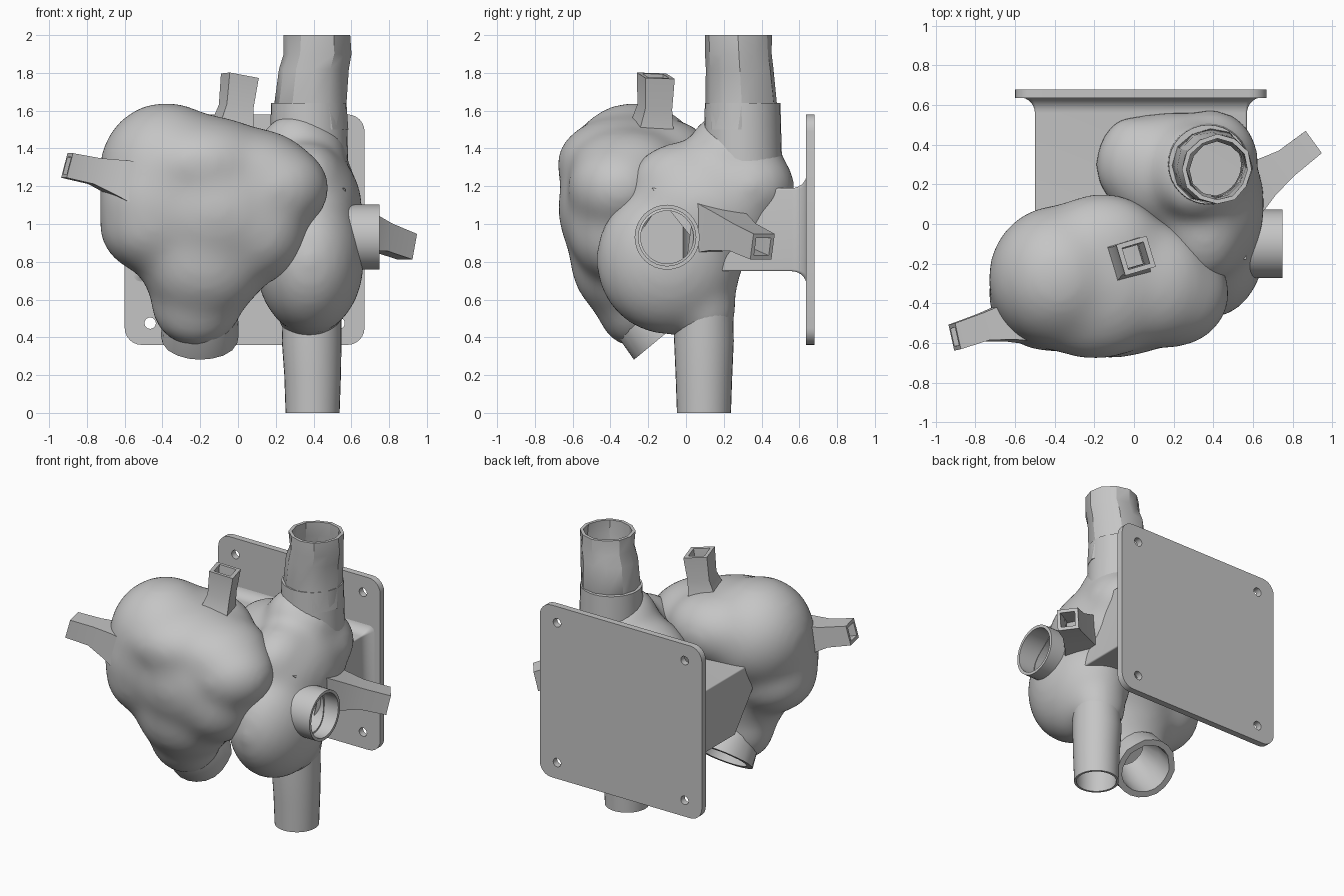
import bpy, bmesh, math, random
from mathutils import Vector, Matrix

random.seed(4)
if "Cube" in bpy.data.objects:
    bpy.data.objects.remove(bpy.data.objects["Cube"])

grey = bpy.data.materials.new("plain_grey")
grey.use_nodes = True
grey.diffuse_color = (0.56, 0.56, 0.56, 1)
grey.node_tree.nodes["Principled BSDF"].inputs["Base Color"].default_value = (0.56, 0.56, 0.56, 1)


def add_object(name, bm, angle=40):
    bmesh.ops.recalc_face_normals(bm, faces=bm.faces)
    mesh = bpy.data.meshes.new(name)
    bm.to_mesh(mesh)
    bm.free()
    mesh.materials.append(grey)
    ob = bpy.data.objects.new(name, mesh)
    bpy.context.collection.objects.link(ob)
    smooth(ob, angle)
    return ob


def smooth(ob, angle):
    bpy.ops.object.select_all(action="DESELECT")
    ob.select_set(True)
    bpy.context.view_layer.objects.active = ob
    bpy.ops.object.shade_smooth_by_angle(angle=math.radians(angle))


def bake(ob):
    """Apply all modifiers of an object."""
    deps = bpy.context.evaluated_depsgraph_get()
    ob.data = bpy.data.meshes.new_from_object(ob.evaluated_get(deps))
    ob.modifiers.clear()


def loft(name, rings, angle=40, closed=False):
    """Skin a list of equal rings; cap both ends, or join the last ring to the first."""
    bm = bmesh.new()
    loops = [[bm.verts.new(p) for p in ring] for ring in rings]
    n = len(loops[0])
    if closed:
        loops.append(loops[0])
    else:
        bm.faces.new(loops[0])
        bm.faces.new(loops[-1])
    for a, b in zip(loops, loops[1:]):
        for i in range(n):
            j = (i + 1) % n
            bm.faces.new((a[i], a[j], b[j], b[i]))
    return add_object(name, bm, angle)


def ring(center, axis, radius, n, roll=0, jitter=0):
    turn = Vector(axis).to_track_quat("Z", "Y")
    points = []
    for i in range(n):
        a = math.tau * i / n + math.radians(roll)
        r = radius * (1 + random.uniform(-jitter, jitter))
        points.append(Vector(center) + turn @ Vector((r * math.cos(a), r * math.sin(a), 0)))
    return points


def tube(name, path, wall, n=32, roll=0, jitter=0, angle=40):
    """Open pipe: path runs from the buried end to the mouth as (point, radius)."""
    axis = Vector(path[-1][0]) - Vector(path[0][0])
    outer = [ring(p, axis, r, n, roll, jitter) for p, r in path]
    inner = []
    for (p, r), pts in zip(path, outer):
        c = Vector(p)
        inner.append([c + (q - c) * (1 - wall / r) for q in pts])
    return loft(name, outer + inner[::-1], angle, closed=True)


def cut_round(ob, start, end, radius):
    """Drill a round hole through an object."""
    axis = Vector(end) - Vector(start)
    cutter = loft("cutter", [ring(start, axis, radius, 32), ring(end, axis, radius, 32)])
    cut = ob.modifiers.new("hole", "BOOLEAN")
    cut.operation = "DIFFERENCE"
    cut.object = cutter
    bake(ob)
    bpy.data.objects.remove(cutter)


def chamber(name, lobes, bores, softness):
    """Blend ellipsoid lobes into one organic skin, then bore the ports."""
    bm = bmesh.new()
    for center, radii in lobes:
        m = Matrix.Translation(center) @ Matrix.Diagonal((*radii, 1))
        bmesh.ops.create_icosphere(bm, subdivisions=4, radius=1, matrix=m)
    ob = add_object(name, bm)
    remesh = ob.modifiers.new("blend", "REMESH")
    remesh.mode = "VOXEL"
    remesh.voxel_size = 0.025
    soft = ob.modifiers.new("soften", "SMOOTH")
    soft.factor = 0.5
    soft.iterations = softness
    bake(ob)
    for bore in bores:
        cut_round(ob, *bore)
    smooth(ob, 40)


# Large front chamber with its downward outlet
chamber("front_chamber", [
    ((-0.38, -0.27, 1.28), (0.36, 0.37, 0.37)),
    ((-0.12, -0.32, 1.08), (0.48, 0.36, 0.40)),
    ((0.19, -0.35, 1.19), (0.30, 0.28, 0.25)),
    ((0.08, -0.30, 1.28), (0.32, 0.32, 0.23)),
    ((0.10, -0.35, 0.98), (0.28, 0.28, 0.30)),
    ((-0.18, -0.33, 0.84), (0.36, 0.29, 0.36)),
    ((-0.45, -0.33, 0.99), (0.29, 0.30, 0.26)),
    ((-0.42, -0.36, 1.12), (0.32, 0.29, 0.33)),
    ((-0.16, -0.10, 1.32), (0.33, 0.26, 0.24)),
    ((-0.20, -0.30, 1.32), (0.42, 0.39, 0.26)),
    ((-0.22, -0.28, 0.58), (0.25, 0.20, 0.24)),
], [((-0.20, -0.35, 0.68), (-0.20, 0.02, 0.24), 0.165)], 60)

# Side chamber between the vessels
chamber("side_chamber", [
    ((0.38, -0.09, 0.81), (0.29, 0.39, 0.40)),
    ((0.38, 0.10, 1.08), (0.28, 0.40, 0.34)),
    ((0.36, 0.00, 1.21), (0.22, 0.30, 0.23)),
    ((0.20, 0.26, 1.17), (0.37, 0.31, 0.27)),
    ((0.05, 0.30, 1.20), (0.25, 0.25, 0.20)),
    ((0.00, 0.38, 1.19), (0.17, 0.17, 0.17)),
    ((0.39, 0.33, 1.20), (0.24, 0.25, 0.22)),
    ((0.33, 0.25, 1.36), (0.25, 0.26, 0.21)),
    ((0.31, 0.21, 1.43), (0.19, 0.19, 0.16)),
    ((0.38, 0.10, 0.56), (0.18, 0.17, 0.22)),
], [((0.35, -0.10, 0.93), (0.90, -0.10, 0.93), 0.14),
    ((0.38, 0.30, 0.80), (0.38, 0.30, 1.80), 0.16),
    ((0.395, 0.095, 1.0), (0.395, 0.095, 0.10), 0.12)], 40)

# Round vessels and ports
tube("outlet", [((-0.20, -0.31, 0.64), 0.15), ((-0.20, -0.21, 0.52), 0.195),
                ((-0.20, -0.12, 0.41), 0.205)], 0.04, 20, jitter=0.03, angle=50)
tube("upper_collar", [((0.375, 0.30, 1.28), 0.21), ((0.375, 0.30, 1.45), 0.205),
                      ((0.375, 0.30, 1.64), 0.20)], 0.03)
tube("upper_vessel", [((0.42, 0.275, 1.50), 0.16), ((0.385, 0.295, 1.64), 0.188),
                      ((0.40, 0.285, 1.82), 0.183), ((0.42, 0.28, 1.90), 0.178),
                      ((0.42, 0.275, 2.0), 0.175)], 0.022, 12, jitter=0.035, angle=30)
tube("lower_vessel", [((0.395, 0.095, 0.72), 0.15), ((0.39, 0.095, 0.38), 0.158),
                      ((0.395, 0.095, 0.20), 0.15), ((0.395, 0.095, 0), 0.143)], 0.015)
tube("side_port", [((0.55, -0.10, 0.93), 0.172), ((0.75, -0.10, 0.93), 0.172)], 0.02)

# Square flared connectors
tube("top_connector", [((-0.05, -0.19, 1.42), 0.17), ((-0.03, -0.18, 1.52), 0.13),
                       ((-0.01, -0.165, 1.62), 0.105), ((0.01, -0.16, 1.785), 0.115)],
     0.035, 4, roll=35, angle=20)
tube("front_connector", [((-0.50, -0.48, 1.20), 0.18), ((-0.64, -0.495, 1.245), 0.135),
                         ((-0.76, -0.52, 1.28), 0.10), ((-0.905, -0.57, 1.31), 0.095)],
     0.03, 4, roll=45, angle=20)
tube("side_connector", [((0.53, 0.14, 0.98), 0.20), ((0.64, 0.22, 0.96), 0.145),
                        ((0.76, 0.30, 0.93), 0.105), ((0.895, 0.405, 0.88), 0.098)],
     0.03, 4, roll=45, angle=20)


def rounded_rect(x0, x1, z0, z1, y, r, steps=6):
    points = []
    corners = ((x1 - r, z1 - r), (x0 + r, z1 - r), (x0 + r, z0 + r), (x1 - r, z0 + r))
    for k, (cx, cz) in enumerate(corners):
        for s in range(steps + 1):
            a = (k + s / steps) * math.pi / 2
            points.append(Vector((cx + r * math.cos(a), y, cz + r * math.sin(a))))
    return points


# Mounting plate with four corner holes
plate = loft("mounting_plate", [rounded_rect(-0.6, 0.67, 0.36, 1.58, y, 0.09) for y in (0.635, 0.68)], 30)
for x in (-0.465, 0.535):
    for z in (0.475, 1.465):
        cut_round(plate, (x, 0.5, z), (x, 0.8, z), 0.03)
smooth(plate, 30)

# Bracket block, filleted into the plate, with a sloped inner end
fillet = 0.08
sections = [rounded_rect(-0.5, 0.57, 0.75, 1.19, -0.18, 0.01)]
for p in sections[0]:
    p.y += (1.19 - p.z) * 0.8
for s in range(8):
    a = s / 7 * math.pi / 2
    g = fillet * (1 - math.cos(a))
    sections.append(rounded_rect(-0.5 - g, 0.57 + g, 0.75 - g, 1.19 + g,
                                 0.64 - fillet + fillet * math.sin(a), 0.01 + g * 0.5))
loft("bracket_block", sections, 35)
